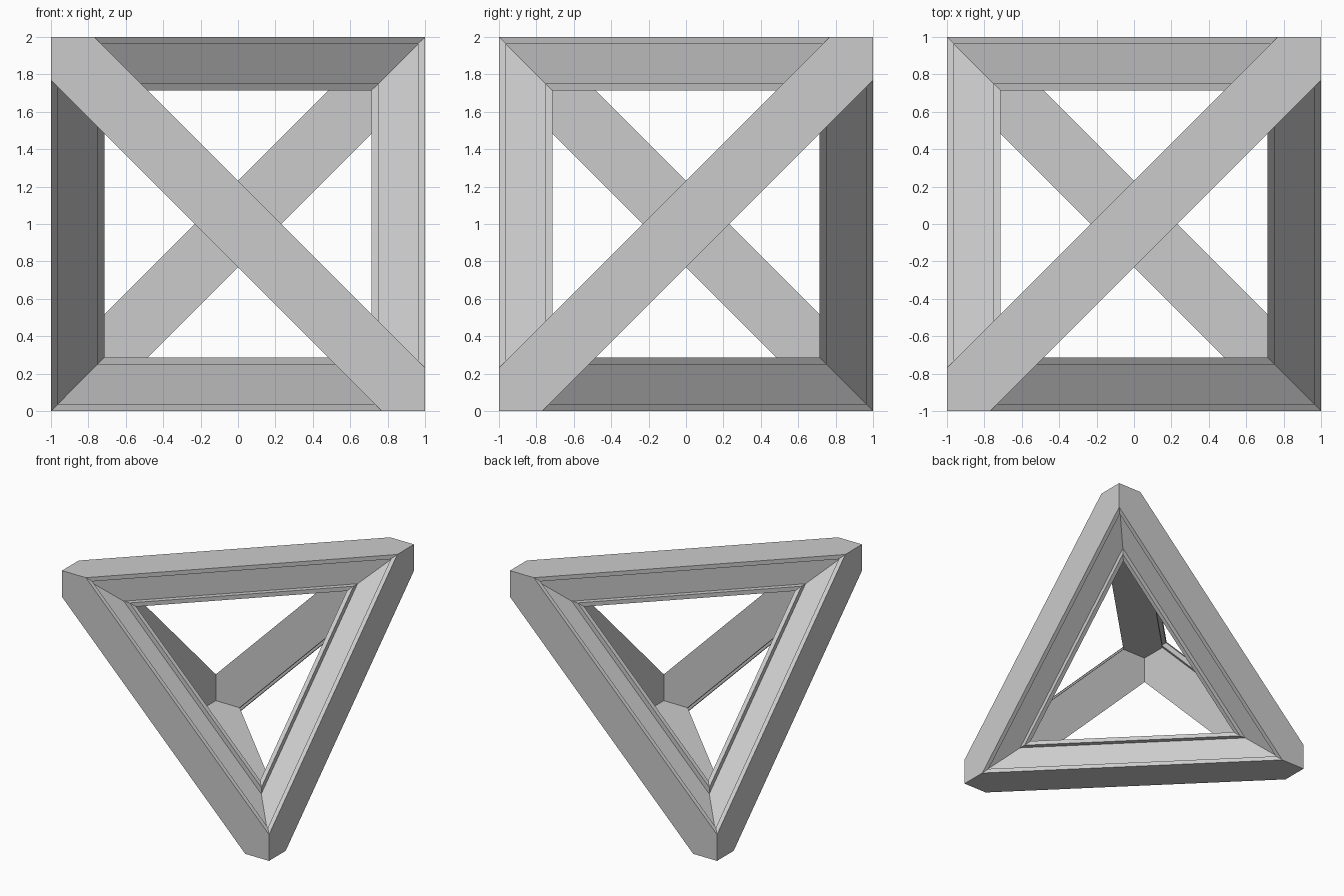
import bpy, bmesh, math
from mathutils import Vector

cube = bpy.data.objects.get("Cube")
if cube:
    bpy.data.objects.remove(cube, do_unlink=True)

# Single plain grey
grey = bpy.data.materials.new("plain_grey")
grey.use_nodes = True
colour = (0.6, 0.6, 0.6, 1)
grey.diffuse_color = colour
grey.node_tree.nodes["Principled BSDF"].inputs["Base Color"].default_value = colour

# Beam section: outer face on the unit box, shallow channel along each side
HALF = 0.23 / math.sqrt(2)
RECESS = 0.04
INNER = 0.714
LIP = 0.037
side = [(1, HALF), (1 - LIP, HALF), (1 - LIP, HALF - RECESS),
        (INNER + LIP, HALF - RECESS), (INNER + LIP, HALF), (INNER, HALF)]
section = [(1, 0)] + side + [(INNER, 0)] + [(h, -u) for h, u in reversed(side)]

# Corners of the tetrahedron, on alternate corners of the box
corners = [Vector(c) for c in ((-1, -1, 1), (1, -1, -1), (1, 1, 1), (-1, 1, -1))]
centre = Vector((0, 0, 1))
bm = bmesh.new()


def add_beam(a, b):
    """Sweep the section from corner a to corner b with mitred, open ends."""
    out = (a + b) / 2
    along = (b - a).normalized()
    across = out.cross(along)
    rings = []
    for sign in (-1, 1):
        rings.append([bm.verts.new(centre + out * h + across * u
                                   + along * sign * (math.sqrt(2) * h - abs(u)))
                      for h, u in section])
    start, end = rings
    for i in range(len(section)):
        j = (i + 1) % len(section)
        bm.faces.new((start[i], start[j], end[j], end[i]))


for i, a in enumerate(corners):
    for b in corners[i + 1:]:
        add_beam(a, b)

# Weld the mitres and merge the flat halves of each beam
bmesh.ops.remove_doubles(bm, verts=bm.verts, dist=0.0005)
bmesh.ops.recalc_face_normals(bm, faces=bm.faces)
bmesh.ops.dissolve_limit(bm, angle_limit=math.radians(1), verts=bm.verts, edges=bm.edges)

mesh = bpy.data.meshes.new("tetrahedral_frame")
bm.to_mesh(mesh)
bm.free()
mesh.materials.append(grey)
frame = bpy.data.objects.new("tetrahedral_frame", mesh)
bpy.context.collection.objects.link(frame)
